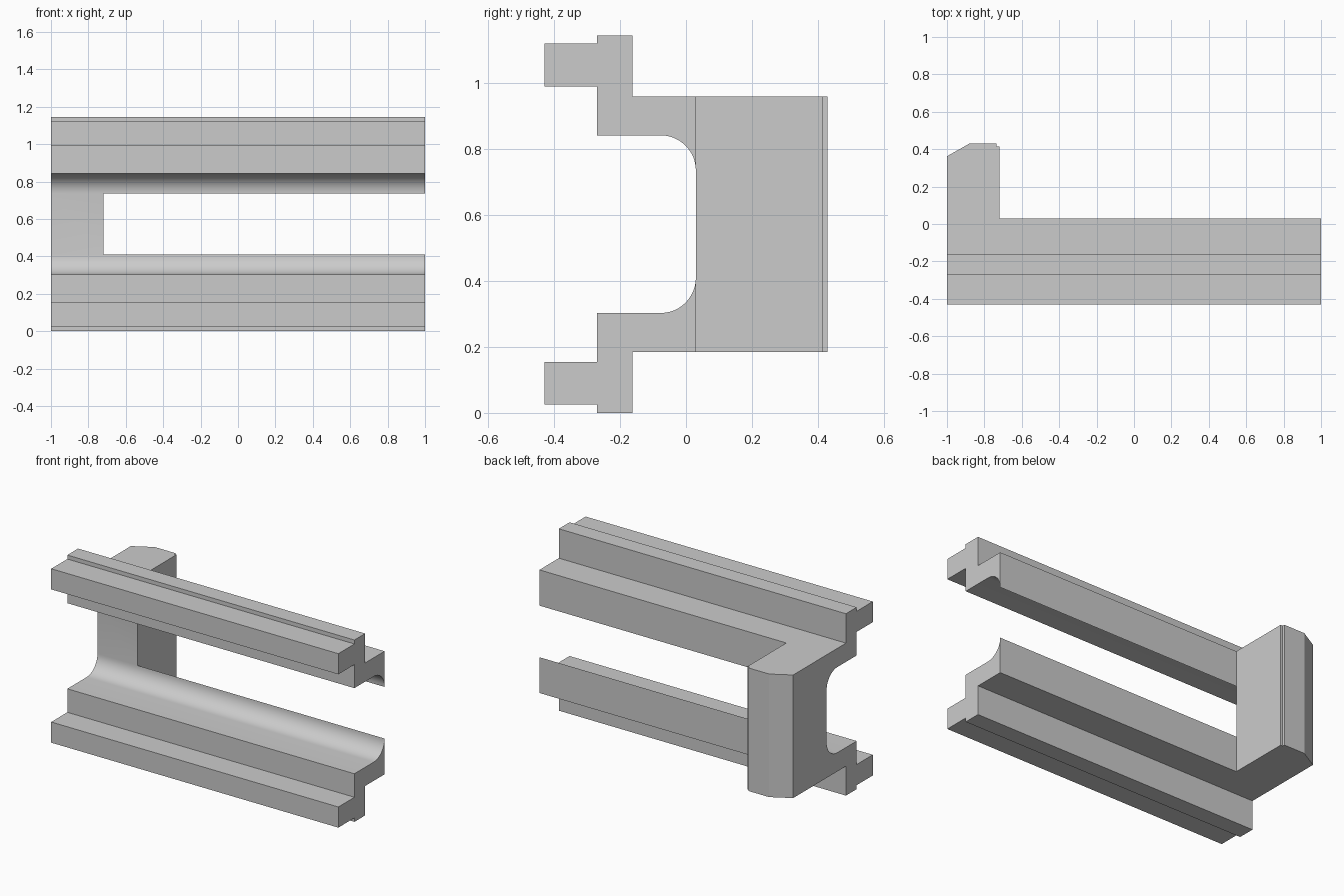
import bpy, bmesh, math
from mathutils import Vector

if "Cube" in bpy.data.objects:
    bpy.data.objects.remove(bpy.data.objects["Cube"])

H = 1.145          # overall height
BACK = 0.03        # back face of the rails
R = 0.107          # fillet radius


def extrude(name, points, offset):
    """Closed prism from a planar outline pushed along an offset."""
    bm = bmesh.new()
    face = bm.faces.new([bm.verts.new(p) for p in points])
    res = bmesh.ops.extrude_face_region(bm, geom=[face], use_keep_orig=True)
    moved = [g for g in res["geom"] if isinstance(g, bmesh.types.BMVert)]
    bmesh.ops.translate(bm, verts=moved, vec=Vector(offset))
    bmesh.ops.recalc_face_normals(bm, faces=bm.faces)
    mesh = bpy.data.meshes.new(name)
    bm.to_mesh(mesh)
    bm.free()
    obj = bpy.data.objects.new(name, mesh)
    bpy.context.collection.objects.link(obj)
    return obj


# stepped rail section (y, z) with a concave fillet on the inner side
fillet_z = 0.303 + R
arc = [(BACK - R + R * math.cos(a), fillet_z - R * math.sin(a))
       for a in (math.pi / 2 * i / 12 for i in range(1, 12))]
section = [(-0.43, 0.025), (-0.27, 0.025), (-0.27, 0), (-0.163, 0),
           (-0.163, 0.185), (BACK, 0.185), (BACK, fillet_z), *arc,
           (BACK - R, 0.303), (-0.27, 0.303), (-0.27, 0.155), (-0.43, 0.155)]
lower = extrude("lower_rail", [(-1, y, z) for y, z in section], (2, 0, 0))
upper = extrude("upper_rail", [(-1, y, H - z) for y, z in section], (2, 0, 0))

# upright end post with a bevelled corner and a small notch
plan = [(-1, BACK), (-0.72, BACK), (-0.72, 0.415), (-0.735, 0.415),
        (-0.735, 0.43), (-0.88, 0.43), (-1, 0.362)]
frame = extrude("rail_frame", [(x, y, 0.185) for x, y in plan],
                (0, 0, H - 2 * 0.185))

# bridge the rails behind the opening: join everything into one solid
bpy.context.view_layer.objects.active = frame
frame.select_set(True)
for rail in (lower, upper):
    mod = frame.modifiers.new("union", 'BOOLEAN')
    mod.operation, mod.solver, mod.object = 'UNION', 'EXACT', rail
    bpy.ops.object.modifier_apply(modifier=mod.name)
    bpy.data.objects.remove(rail)

bpy.ops.object.shade_smooth_by_angle(angle=math.radians(20))
